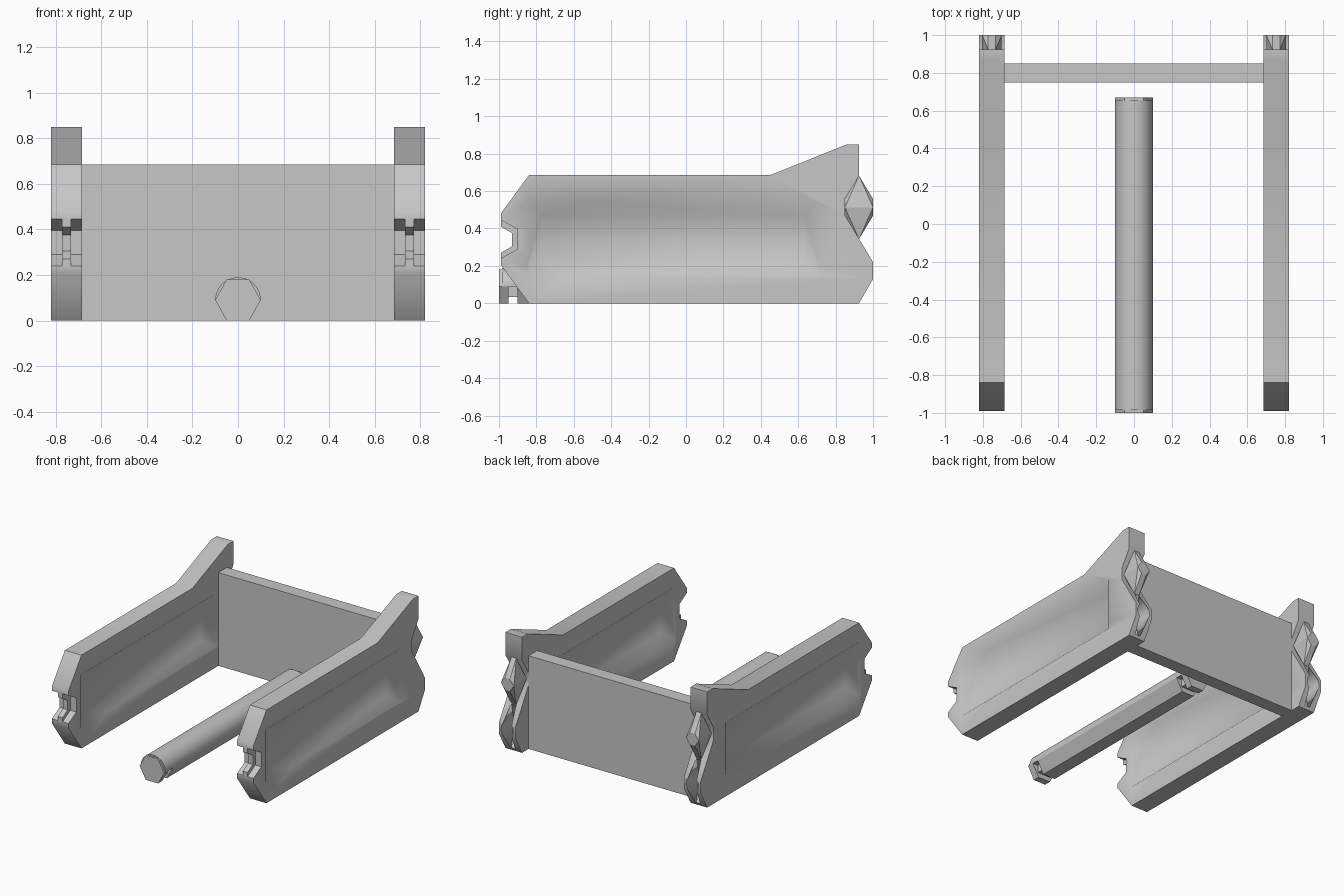
import bpy, bmesh, math
from mathutils import Vector

cube = bpy.data.objects.get("Cube")
if cube:
    bpy.data.objects.remove(cube, do_unlink=True)

grey = bpy.data.materials.new("plain grey")
grey.use_nodes = True
grey.diffuse_color = (0.57, 0.57, 0.57, 1)
bsdf = next(n for n in grey.node_tree.nodes if n.type == "BSDF_PRINCIPLED")
bsdf.inputs["Base Color"].default_value = grey.diffuse_color
bsdf.inputs["Roughness"].default_value = 0.8


def add_object(name, bm):
    bmesh.ops.recalc_face_normals(bm, faces=bm.faces)
    mesh = bpy.data.meshes.new(name)
    bm.to_mesh(mesh)
    bm.free()
    mesh.materials.append(grey)
    obj = bpy.data.objects.new(name, mesh)
    bpy.context.collection.objects.link(obj)
    return obj


def extrude(name, points, axis, start, end):
    """Extrude a 2D profile along x (profile is y, z) or y (profile is x, z)."""
    bm = bmesh.new()
    place = (lambda a, b: (start, a, b)) if axis == "x" else (lambda a, b: (a, start, b))
    face = bm.faces.new([bm.verts.new(place(a, b)) for a, b in points])
    grown = bmesh.ops.extrude_face_region(bm, geom=[face])
    move = Vector((end - start, 0, 0)) if axis == "x" else Vector((0, end - start, 0))
    bmesh.ops.translate(bm, vec=move, verts=[g for g in grown["geom"] if isinstance(g, bmesh.types.BMVert)])
    return add_object(name, bm)


def hull(name, points):
    bm = bmesh.new()
    for p in points:
        bm.verts.new(p)
    bmesh.ops.convex_hull(bm, input=bm.verts)
    return add_object(name, bm)


def facet_block(name, x, z, reach):
    """Hexagonal slab whose sides swell out to a level ridge."""
    hexagon = ((0, 0.17), (reach, 0.045), (reach, -0.045), (0, -0.17), (-0.075, -0.045), (-0.075, 0.045))
    points = [(x + dx, 0.925 + dy, z + dz) for dx in (-0.02, 0.02) for dy, dz in hexagon]
    points += [(x + dx, 0.925 + dy, z) for dx in (-0.052, 0.052) for dy in (-0.075, reach)]
    return hull(name, points)


def recess_cutter(x, out):
    """Tapered block that sinks a long panel into a wall face at x, facing out."""
    points = []
    for dx, grow in ((-0.06, 0), (0.015, 0.1)):
        points += [(x + out * dx, y, z) for y in (-0.77 - grow, 0.63 + grow)
                   for z in (0.22 - 0.9 * grow, 0.47 + 0.9 * grow)]
    return hull("recess_cutter", points)


def cut(obj, cutter):
    cutter.hide_render = True
    mod = obj.modifiers.new("cut", "BOOLEAN")
    mod.operation, mod.solver, mod.object = "DIFFERENCE", "EXACT", cutter
    bpy.context.view_layer.objects.active = obj
    bpy.ops.object.modifier_apply(modifier=mod.name)
    bpy.data.objects.remove(cutter, do_unlink=True)


def smooth(obj, degrees):
    bpy.ops.object.select_all(action="DESELECT")
    obj.select_set(True)
    bpy.context.view_layer.objects.active = obj
    bpy.ops.object.shade_smooth_by_angle(angle=math.radians(degrees))


# Side walls, with a notched front and a zigzag joint at the back
wall_profile = [
    (-0.84, 0), (-0.99, 0.205), (-0.99, 0.24), (-0.9, 0.29), (-0.9, 0.395),
    (-0.99, 0.445), (-0.99, 0.48), (-0.84, 0.685), (0.45, 0.685), (0.86, 0.85),
    (0.925, 0.85), (0.925, 0.68), (0.85, 0.56), (0.85, 0.47), (0.925, 0.345),
    (1, 0.22), (1, 0.13), (0.925, 0)]
# Shallower step that runs up the middle of the front notch
step_profile = [
    (-0.99, 0.24), (-0.99, 0.27), (-0.93, 0.305), (-0.93, 0.375), (-0.99, 0.41),
    (-0.99, 0.445), (-0.9, 0.395), (-0.9, 0.29)]

for side, sign in (("left", 1), ("right", -1)):
    mid = sign * 0.7525
    wall = extrude(side + "_wall", wall_profile, "x", mid - 0.0675, mid + 0.0675)
    cut(wall, facet_block("socket_cutter", mid, 0.174, 0.09))
    for out in (-1, 1):
        cut(wall, recess_cutter(mid + out * 0.0675, out))
    smooth(wall, 45)
    extrude(side + "_front_step", step_profile, "x", mid - 0.019, mid + 0.019)
    facet_block(side + "_back_tooth", mid, 0.513, 0.075)

# Cross panel between the walls
panel = [(0.75, 0), (0.85, 0), (0.85, 0.685), (0.75, 0.685)]
extrude("back_panel", panel, "x", -0.685, 0.685)

# Loose log: rounded top, faceted underside
arc = [(0.1 * math.cos(math.pi * i / 24), 0.09 + 0.1 * math.sin(math.pi * i / 24)) for i in range(25)]
log = extrude("log", arc + [(-0.05, 0), (0.05, 0)], "y", -0.985, 0.655)

# Grooves under both ends of the log, leaving a narrow neck
groove = [(-0.2, -0.1), (0.2, -0.1), (0.2, 0.09), (0.055, 0.09),
          (0.055, 0.035), (-0.055, 0.035), (-0.055, 0.09), (-0.2, 0.09)]
for y in (-0.95, 0.57):
    cut(log, extrude("groove_cutter", groove, "y", y, y + 0.05))
smooth(log, 25)

# Hexagonal end caps of the log
hexagon = [(0.05, 0), (0.1, 0.09), (0.05, 0.18), (-0.05, 0.18), (-0.1, 0.09), (-0.05, 0)]
extrude("front_log_cap", hexagon, "y", -1.0, -0.985)
extrude("back_log_cap", hexagon, "y", 0.655, 0.67)
